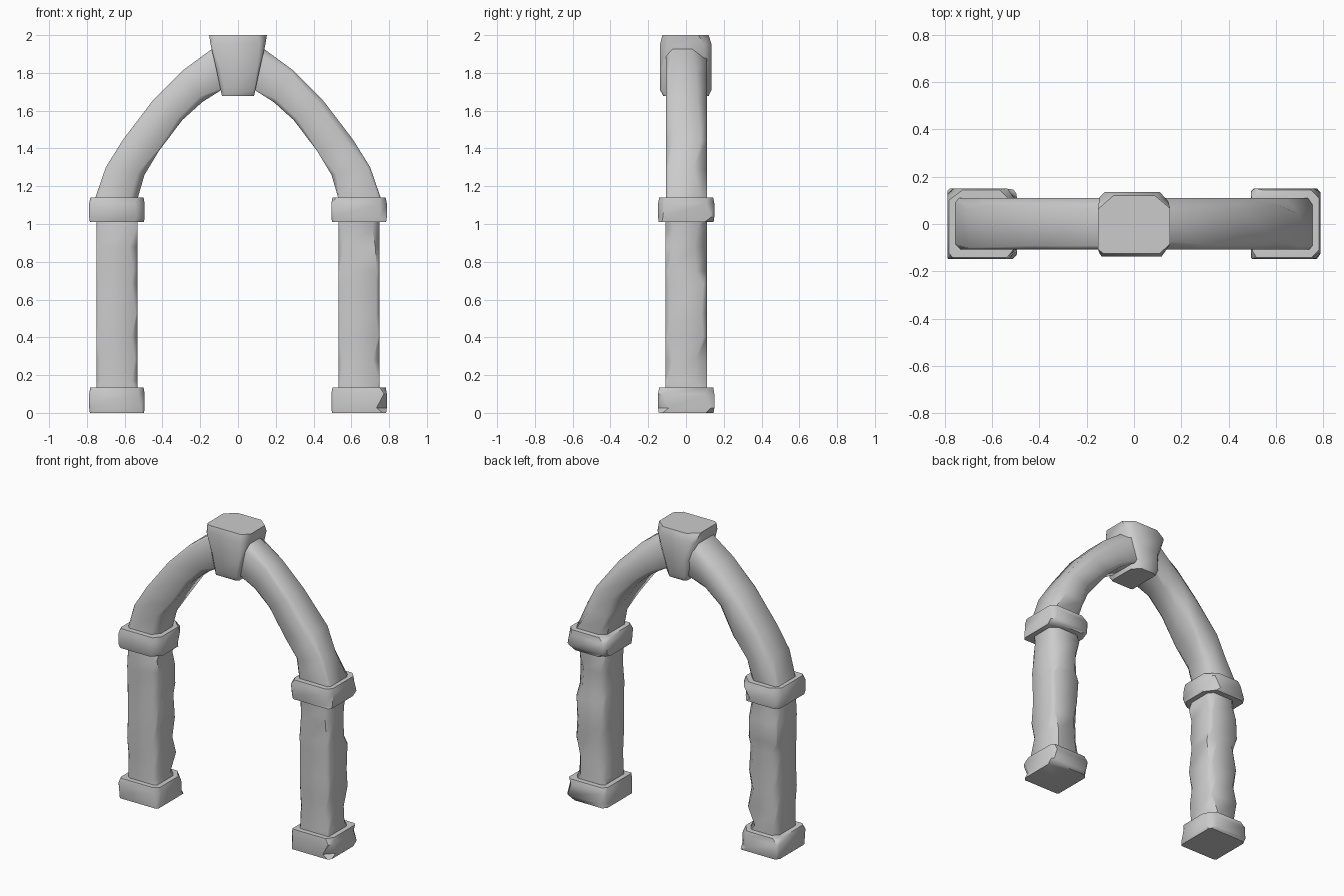
import bpy, bmesh, random
from mathutils import Vector

if "Cube" in bpy.data.objects:
    bpy.data.objects.remove(bpy.data.objects["Cube"])

random.seed(7)
WEAR = (0.4, 0.8, 1.2, 0.9)   # erosion of corners: front-left, front-right, back-right, back-left


def worn_loft(name, rings, lo, hi, end_wear=None):
    """Loft four-cornered rings into a solid, chipping each long edge by an uneven amount."""
    bm = bmesh.new()
    loops = []
    for n, ring in enumerate(rings):
        pts = [Vector(p) for p in ring]
        loop = []
        for k in range(4):
            c = random.uniform(lo, hi) * WEAR[k]
            if end_wear and n == len(rings) - 1:
                c = end_wear * WEAR[k]
            for other in (pts[k - 1], pts[(k + 1) % 4]):
                step = (other - pts[k]).normalized() * c * random.uniform(0.75, 1.25)
                loop.append(bm.verts.new(pts[k] + step))
        loops.append(loop)
    for a, b in zip(loops, loops[1:]):
        for k in range(8):
            j = (k + 1) % 8
            bm.faces.new((a[k], a[j], b[j], b[k]))
    bm.faces.new(loops[0][::-1])
    bm.faces.new(loops[-1])
    bmesh.ops.recalc_face_normals(bm, faces=bm.faces[:])
    mesh = bpy.data.meshes.new(name)
    bm.to_mesh(mesh)
    bm.free()
    ob = bpy.data.objects.new(name, mesh)
    bpy.context.collection.objects.link(ob)
    bpy.context.view_layer.objects.active = ob
    ob.select_set(True)
    bpy.ops.object.shade_smooth_by_angle(angle=0.9)
    ob.select_set(False)
    return ob


def rect(cx, hx, y0, y1, z):
    return [(cx - hx, y0, z), (cx + hx, y0, z), (cx + hx, y1, z), (cx - hx, y1, z)]


def slab(name, cx, z0, z1):
    h = z1 - z0
    rings = [rect(cx, 0.147 - d, -0.148 + d, 0.15 - d, z0 + h * t)
             for t, d in ((0, 0.004), (0.2, 0), (0.75, 0), (1, 0.006))]
    worn_loft(name, rings, 0.01, 0.06)


# Curved half of the arch: outer and inner edge points (x, z)
OUTER = [(0.765, 1.10), (0.755, 1.14), (0.70, 1.30), (0.61, 1.445),
         (0.45, 1.655), (0.29, 1.815), (0.14, 1.925), (0.03, 1.98)]
INNER = [(0.54, 1.10), (0.53, 1.14), (0.495, 1.26), (0.42, 1.385),
         (0.295, 1.55), (0.19, 1.645), (0.095, 1.705), (0.02, 1.74)]

for side, s in (("left", -1), ("right", 1)):
    cx = s * 0.641
    # base, pillar and capital
    slab(side + "_base", cx, 0.0, 0.135)
    heights = (0.11, 0.17, 0.28, 0.40, 0.52, 0.68, 0.75, 0.88, 0.97, 1.03)
    worn_loft(side + "_pillar", [rect(cx, 0.109, -0.109, 0.11, z) for z in heights], 0.006, 0.055)
    slab(side + "_capital", cx, 1.01, 1.14)
    # arch limb
    rings = []
    for (xo, zo), (xi, zi) in zip(OUTER, INNER):
        o, i = (s * xo, zo), (s * xi, zi)
        a, b = (i, o) if s > 0 else (o, i)
        rings.append([(a[0], -0.107, a[1]), (b[0], -0.107, b[1]),
                      (b[0], 0.11, b[1]), (a[0], 0.11, a[1])])
    worn_loft(side + "_arch", rings, 0.006, 0.055)

# Keystone wedge with a battered top
key = [rect(0, hx, y0, y1, z) for hx, y0, y1, z in (
    (0.085, -0.12, 0.12, 1.678), (0.092, -0.138, 0.135, 1.71), (0.115, -0.138, 0.135, 1.82),
    (0.145, -0.138, 0.135, 1.95), (0.153, -0.125, 0.12, 2.0))]
worn_loft("keystone", key, 0.012, 0.05, 0.06)
